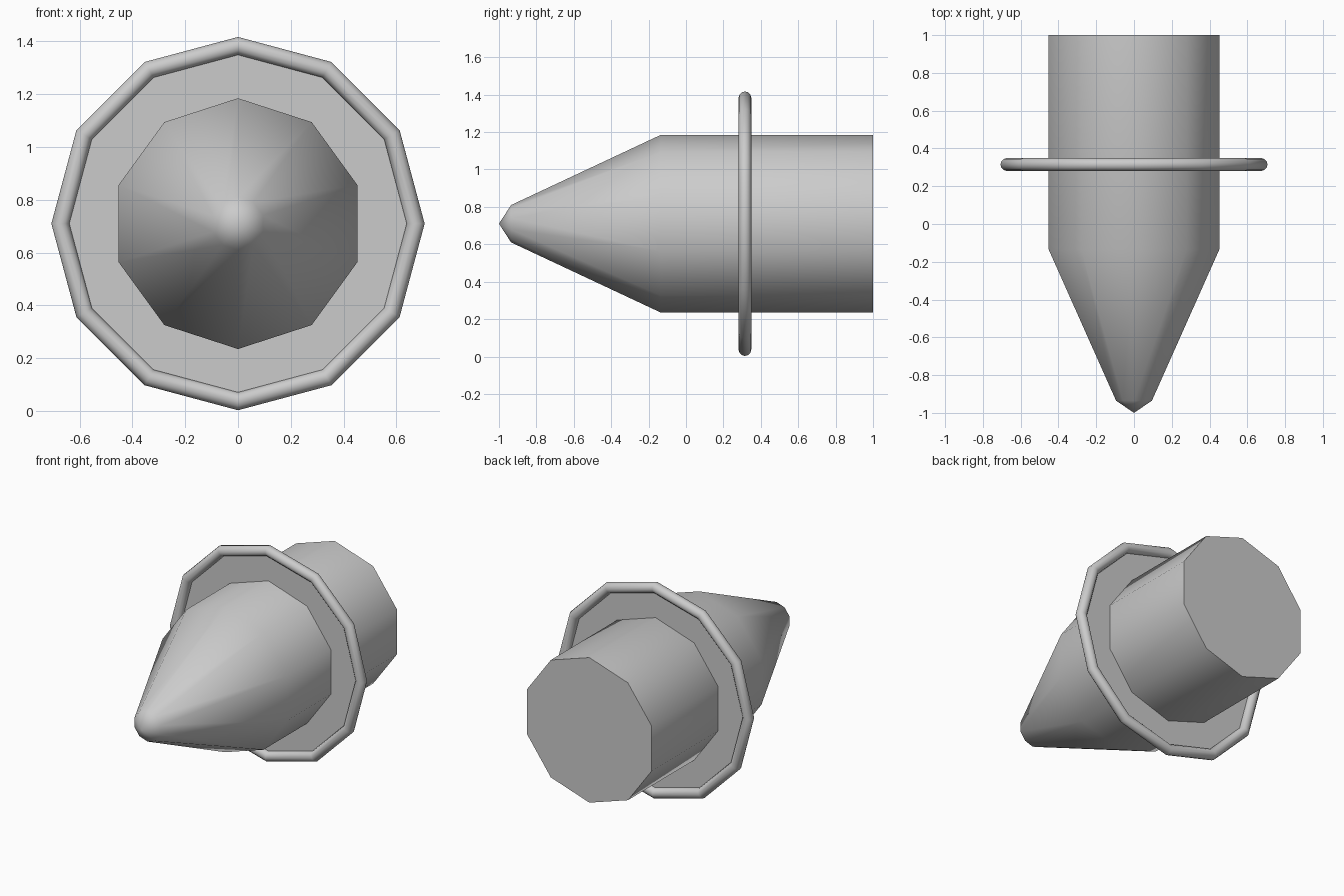
import bpy, bmesh
from math import radians, sin, cos, pi

if "Cube" in bpy.data.objects:
    bpy.data.objects.remove(bpy.data.objects["Cube"])

CZ = 0.71          # height of the long axis
RING_Y = 0.315     # ring position along the axis


def smooth(obj, angle):
    bpy.ops.object.select_all(action='DESELECT')
    obj.select_set(True)
    bpy.context.view_layer.objects.active = obj
    bpy.ops.object.shade_smooth_by_angle(angle=radians(angle))


def lathe(name, profile, sides):
    """Revolve (y, radius) points about the y axis; zero radius makes a tip."""
    bm = bmesh.new()
    loops = []
    for y, r in profile:
        n = sides if r > 0 else 1
        loops.append([bm.verts.new((r * sin(2 * pi * i / sides), y,
                                    r * cos(2 * pi * i / sides))) for i in range(n)])
    for a, b in zip(loops, loops[1:]):
        for i in range(sides):
            j = (i + 1) % sides
            if len(a) == 1:
                bm.faces.new((a[0], b[i], b[j]))
            else:
                bm.faces.new((a[i], b[i], b[j], a[j]))
    bm.faces.new(loops[-1])
    bmesh.ops.recalc_face_normals(bm, faces=bm.faces[:])
    mesh = bpy.data.meshes.new(name)
    bm.to_mesh(mesh)
    bm.free()
    obj = bpy.data.objects.new(name, mesh)
    bpy.context.collection.objects.link(obj)
    obj.location.z = CZ
    return obj


# Ten-sided body with tapered nose and blunt tip
body = lathe("pointed_body", [(-1.0, 0), (-0.935, 0.1), (-0.135, 0.475), (1.0, 0.475)], 10)
smooth(body, 60)

# Twelve-sided ring around the body
bpy.ops.mesh.primitive_torus_add(major_segments=12, minor_segments=12,
                                 major_radius=0.673, minor_radius=0.034,
                                 location=(0, RING_Y, CZ), rotation=(pi / 2, 0, 0))
ring = bpy.context.object
ring.name = "collar_ring"
smooth(ring, 60)

# Thin disc filling the ring
bpy.ops.mesh.primitive_circle_add(vertices=12, radius=0.673, fill_type='NGON',
                                  location=(0, RING_Y, CZ), rotation=(pi / 2, 0, 0))
bpy.context.object.name = "collar_disc"
